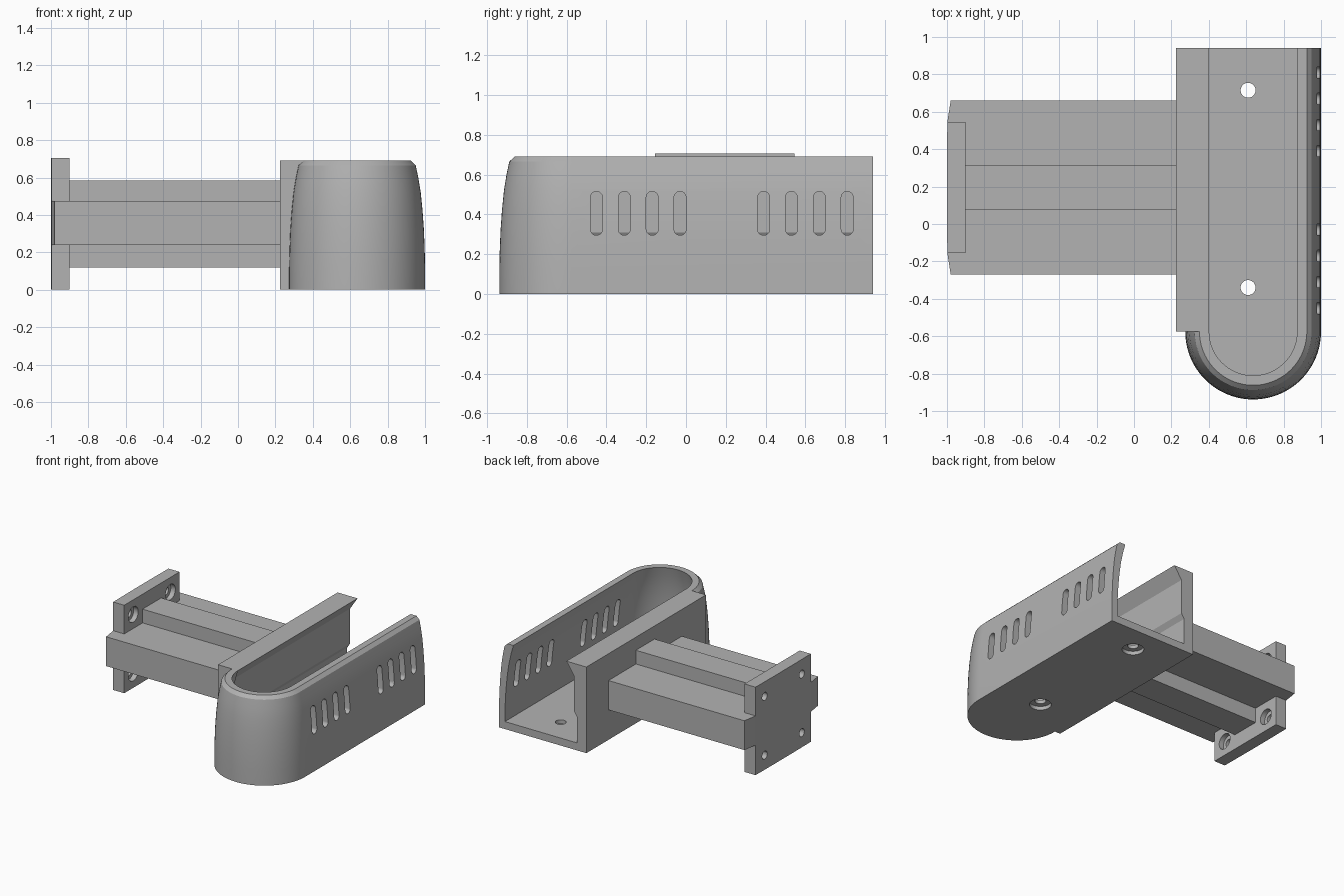
import bpy, bmesh
from math import sin, cos, pi, radians
from mathutils import Vector

if "Cube" in bpy.data.objects:
    bpy.data.objects.remove(bpy.data.objects["Cube"])

grey = bpy.data.materials.new("plain_grey")
grey.use_nodes = True
colour = (0.45, 0.45, 0.45, 1)
grey.diffuse_color = colour
grey.node_tree.nodes["Principled BSDF"].inputs["Base Color"].default_value = colour


def finish(name, bm):
    bmesh.ops.recalc_face_normals(bm, faces=bm.faces)
    mesh = bpy.data.meshes.new(name)
    bm.to_mesh(mesh)
    bm.free()
    mesh.materials.append(grey)
    ob = bpy.data.objects.new(name, mesh)
    bpy.context.collection.objects.link(ob)
    return ob


def add_prism(bm, outline, offset):
    """Extrude a closed 3D outline by an offset."""
    face = bm.faces.new([bm.verts.new(p) for p in outline])
    new = bmesh.ops.extrude_face_region(bm, geom=[face])["geom"]
    verts = [v for v in new if isinstance(v, bmesh.types.BMVert)]
    bmesh.ops.translate(bm, verts=verts, vec=offset)


def prism(name, outline, offset):
    bm = bmesh.new()
    add_prism(bm, outline, offset)
    return finish(name, bm)


def circle(r, n=32):
    return [(r * cos(2 * pi * i / n), r * sin(2 * pi * i / n)) for i in range(n)]


def cut(ob, cutter):
    mod = ob.modifiers.new("cut", "BOOLEAN")
    mod.operation = "DIFFERENCE"
    mod.solver = "EXACT"
    mod.object = cutter
    bpy.context.view_layer.objects.active = ob
    bpy.ops.object.modifier_apply(modifier=mod.name)
    bpy.data.objects.remove(cutter)


def smooth(ob):
    bpy.ops.object.select_all(action="DESELECT")
    ob.select_set(True)
    bpy.context.view_layer.objects.active = ob
    bpy.ops.object.shade_smooth_by_angle(angle=radians(20))


CX, CY, BACK = 0.637, -0.575, 0.94
STEPS = 48

# Curved outer wall: a (radius, height) section swept along the side and round the nose
section = [(.363, 0), (.363, .12), (.361, .22), (.357, .32), (.350, .42),
           (.340, .52), (.327, .60), (.313, .665), (.287, .69), (.235, .69),
           (.255, .62), (.277, .52), (.291, .42), (.301, .32), (.307, .22),
           (.31, .12), (.31, 0)]
bm = bmesh.new()
rings = [[bm.verts.new((CX + r, BACK, z)) for r, z in section]]
for i in range(STEPS + 1):
    a = -pi * i / STEPS
    rings.append([bm.verts.new((CX + r * cos(a), CY + r * sin(a), z)) for r, z in section])
n = len(section)
for a, b in zip(rings, rings[1:]):
    for k in range(n):
        bm.faces.new((a[k], a[(k + 1) % n], b[(k + 1) % n], b[k]))
bm.faces.new(rings[0])
bm.faces.new(rings[-1])
wall = finish("curved_wall", bm)

# Vent slots in two groups of four
bm = bmesh.new()
for start in (-.45, .39):
    for k in range(4):
        y = start + .14 * k
        outline = []
        for j in range(26):
            side = j // 13
            a = pi * (j - side) / 12
            outline.append((.8, y + .03 * cos(a), (.325 if side else .485) + .03 * sin(a)))
        add_prism(bm, outline, (.3, 0, 0))
cut(wall, finish("slot_cutter", bm))
smooth(wall)

# Floor with two counterbored screw holes
R = .31
outline = [(CX + R, BACK, 0)]
outline += [(CX + R * cos(-pi * i / STEPS), CY + R * sin(-pi * i / STEPS), 0)
            for i in range(STEPS + 1)]
outline.append((CX - R, BACK, 0))
floor = prism("floor", outline, (0, 0, .06))
for y in (.715, -.34):
    for r, top in ((.04, .1), (.08, .03)):
        cut(floor, prism("hole_cutter", [(.61 + u, y + v, -.05) for u, v in circle(r)],
                         (0, 0, top + .05)))
smooth(floor)

# Thick inner wall with overhanging lip
lip = [(.225, 0), (CX - R, 0), (CX - R, .06), (.31, .06), (.31, .27), (.335, .31),
       (.335, .59), (.402, .69), (.225, .69)]
prism("thick_wall", [(x, CY, z) for x, z in lip], (0, BACK - CY, 0))

# Arm: wide bar with slightly folded end, plus ridges above and below
MID = .195
bar = [(.225, -.465), (-.98, -.465), (-.998, -.35), (-1, -.12),
       (-1, .12), (-.998, .35), (-.98, .465), (.225, .465)]
prism("wide_bar", [(x, MID + y, .24) for x, y in bar], (0, 0, .235))
for name, z, h in (("top_ridge", .475, .11), ("bottom_ridge", .12, .12)):
    prism(name, [(x, MID + y, z) for x, y in
                 ((-.9, -.118), (.225, -.118), (.225, .118), (-.9, .118))], (0, 0, h))

# End plate with four counterbored screw holes
plate = [(-.9, -.35)] + bar[2:6] + [(-.9, .35)]
end = prism("end_plate", [(x, MID + y, 0) for x, y in plate], (0, 0, .705))
for sy in (-1, 1):
    for sz in (-1, 1):
        y, z = MID + sy * .235, .352 + sz * .235
        for r, x in ((.032, -1.1), (.062, -.94)):
            cut(end, prism("screw_cutter", [(x, y + u, z + v) for u, v in circle(r)],
                           (-.8 - x, 0, 0)))
smooth(end)
